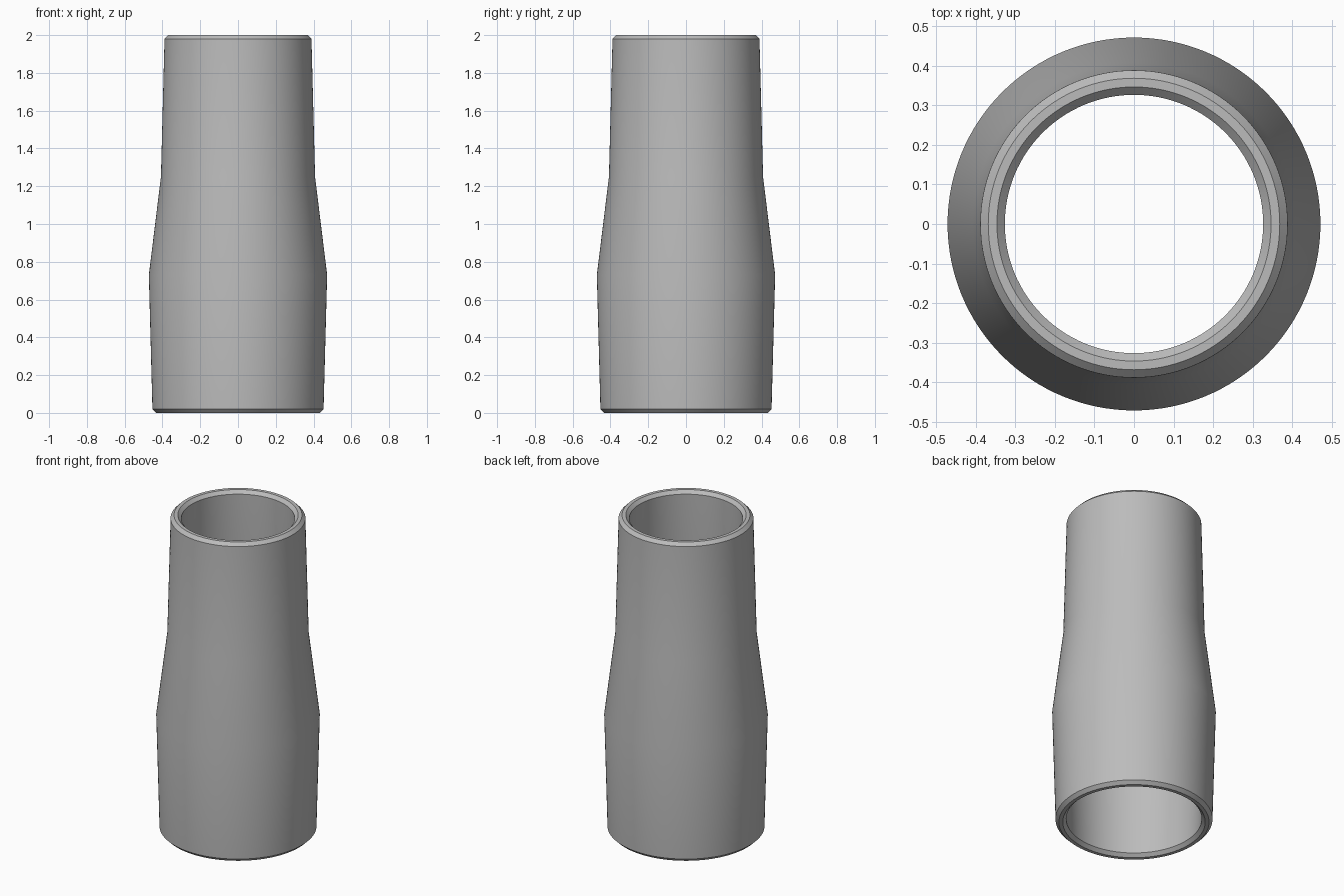
import bpy, bmesh, math

if "Cube" in bpy.data.objects:
    bpy.data.objects.remove(bpy.data.objects["Cube"])

# closed wall profile (radius, height): outer side going up, inner side going down
PROFILE = [(0.433, 0.0), (0.453, 0.02), (0.472, 0.73), (0.408, 1.25),
           (0.389, 1.98), (0.369, 2.0), (0.347, 2.0), (0.327, 1.98),
           (0.346, 1.25), (0.410, 0.73), (0.391, 0.02), (0.411, 0.0)]
SEGMENTS = 128

# plain grey plastic
grey = bpy.data.materials.new("plain grey")
grey.diffuse_color = (0.5, 0.5, 0.5, 1)
grey.use_nodes = True
grey.node_tree.nodes["Principled BSDF"].inputs["Base Color"].default_value = grey.diffuse_color

# reducer sleeve: profile turned around z
bm = bmesh.new()
rings = []
for i in range(SEGMENTS):
    a = 2 * math.pi * i / SEGMENTS
    rings.append([bm.verts.new((r * math.cos(a), r * math.sin(a), z)) for r, z in PROFILE])
n = len(PROFILE)
for i in range(SEGMENTS):
    p, q = rings[i], rings[(i + 1) % SEGMENTS]
    for j in range(n):
        k = (j + 1) % n
        bm.faces.new((p[j], q[j], q[k], p[k]))
bmesh.ops.recalc_face_normals(bm, faces=bm.faces)
mesh = bpy.data.meshes.new("reducer_sleeve")
bm.to_mesh(mesh)
bm.free()
mesh.materials.append(grey)

sleeve = bpy.data.objects.new("reducer_sleeve", mesh)
bpy.context.collection.objects.link(sleeve)
bpy.context.view_layer.objects.active = sleeve
sleeve.select_set(True)
bpy.ops.object.shade_smooth_by_angle(angle=math.radians(30))
